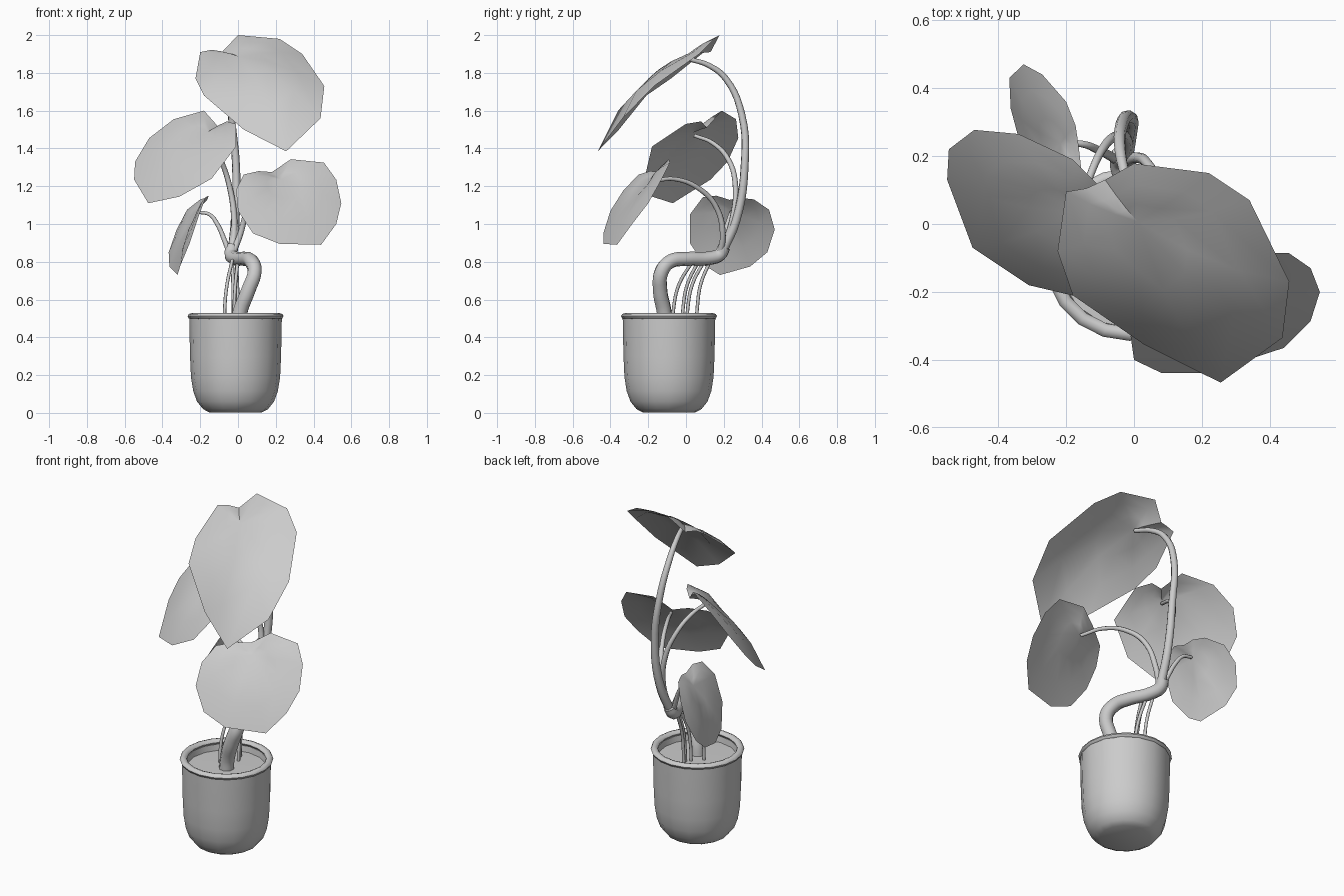
import bpy, bmesh, math
from mathutils import Vector

if "Cube" in bpy.data.objects:
    bpy.data.objects.remove(bpy.data.objects["Cube"])

grey = bpy.data.materials.new("plain grey")
grey.diffuse_color = (0.6, 0.6, 0.6, 1)
grey.use_nodes = True
grey.node_tree.nodes["Principled BSDF"].inputs["Base Color"].default_value = grey.diffuse_color


def add_mesh(name, mesh):
    """Link a mesh as a smooth shaded object with the grey material."""
    ob = bpy.data.objects.new(name, mesh)
    bpy.context.collection.objects.link(ob)
    mesh.materials.clear()
    mesh.materials.append(grey)
    for o in bpy.context.selected_objects:
        o.select_set(False)
    ob.select_set(True)
    bpy.context.view_layer.objects.active = ob
    bpy.ops.object.shade_smooth_by_angle(angle=math.radians(50))
    return ob


def lathe(name, profile, centre, steps=16):
    """Turn an (r, z) profile around a vertical axis; run it bottom to top outside."""
    bm = bmesh.new()
    rings = []
    for r, z in profile:
        if r == 0:
            rings.append([bm.verts.new((0, 0, z))] * steps)
        else:
            rings.append([bm.verts.new((r * math.cos(i * math.tau / steps),
                                        r * math.sin(i * math.tau / steps), z))
                          for i in range(steps)])
    for a, b in zip(rings, rings[1:]):
        for i in range(steps):
            j = (i + 1) % steps
            bm.faces.new(dict.fromkeys((a[i], a[j], b[j], b[i])))
    bmesh.ops.remove_doubles(bm, verts=bm.verts, dist=1e-4)
    mesh = bpy.data.meshes.new(name)
    bm.to_mesh(mesh)
    bm.free()
    add_mesh(name, mesh).location = centre


def tube(name, points, r0, r1):
    """Round tapering stalk along a smooth path."""
    cu = bpy.data.curves.new(name, 'CURVE')
    cu.dimensions = '3D'
    cu.bevel_depth = 1
    cu.bevel_resolution = 2
    cu.resolution_u = 5
    cu.use_fill_caps = True
    sp = cu.splines.new('BEZIER')
    sp.bezier_points.add(len(points) - 1)
    for i, (bp, p) in enumerate(zip(sp.bezier_points, points)):
        bp.co = p
        bp.handle_left_type = bp.handle_right_type = 'AUTO'
        bp.radius = r0 + (r1 - r0) * i / (len(points) - 1)
    tmp = bpy.data.objects.new(name + "_path", cu)
    bpy.context.collection.objects.link(tmp)
    bpy.context.view_layer.update()
    mesh = bpy.data.meshes.new_from_object(
        tmp.evaluated_get(bpy.context.evaluated_depsgraph_get()))
    bpy.data.objects.remove(tmp)
    add_mesh(name, mesh)


def leaf(name, base, outline, bulge, raise_hub=0.018):
    """Thin blade: rings between the stalk joint and the rim, domed to the tip."""
    base = Vector(base)
    rim = [Vector(p) for p in outline]
    n = len(rim)
    normal = sum(((rim[i] - base).cross(rim[(i + 1) % n] - base)
                  for i in range(n)), Vector()).normalized()
    if normal.z < 0:
        normal = -normal
    base = base + normal * raise_hub
    longest = max((p - base).length for p in rim)
    bm = bmesh.new()
    hub = bm.verts.new(base)
    rings = []
    for t in (0.33, 0.67, 1.0):
        ring = []
        for p in rim:
            reach = ((p - base).length / longest) ** 1.7
            lift = normal * (4 * bulge * t * (1 - t) * reach)
            ring.append(bm.verts.new(base.lerp(p, t) + lift))
        rings.append(ring)
    for i in range(n):
        j = (i + 1) % n
        bm.faces.new((hub, rings[0][i], rings[0][j]))
        for a, b in zip(rings, rings[1:]):
            bm.faces.new((a[i], b[i], b[j], a[j]))
    bm.normal_update()
    if sum((f.normal for f in bm.faces), Vector()).dot(normal) < 0:
        bmesh.ops.reverse_faces(bm, faces=bm.faces)
    mesh = bpy.data.meshes.new(name)
    bm.to_mesh(mesh)
    bm.free()
    add_mesh(name, mesh)


# Pot, rolled rim and soil
POT = (-0.013, -0.09, 0)
lathe("pot", [(0, 0.003), (0.14, 0.003), (0.172, 0.02), (0.204, 0.06),
              (0.224, 0.115), (0.236, 0.19), (0.241, 0.3), (0.245, 0.5),
              (0.22, 0.5), (0.212, 0.44)], POT)
lathe("pot_rim", [(0.234 + 0.02 * math.cos(a * math.tau / 8),
                   0.512 + 0.016 * math.sin(a * math.tau / 8))
                  for a in range(9)], POT, 20)
lathe("soil", [(0.218, 0.465), (0, 0.47)], POT)

# Bent trunk
tube("trunk", [(0.0, -0.11, 0.45), (0.01, -0.115, 0.53), (0.055, -0.137, 0.65),
               (0.088, -0.128, 0.75), (0.07, -0.08, 0.803), (0.04, 0, 0.815),
               (-0.02, 0.13, 0.82), (-0.037, 0.18, 0.838),
               (-0.032, 0.203, 0.88)], 0.042, 0.035)

# Hanging roots from the trunk down into the soil
for i, (x, y, tx, ty) in enumerate([(-0.07, -0.07, -0.03, 0.04),
                                    (-0.02, -0.02, 0.0, 0.07),
                                    (0.0, 0.005, -0.01, 0.1),
                                    (-0.025, 0.055, -0.03, 0.13)]):
    tube(f"root_{i + 1}", [(x, y, 0.45), (x, y + 0.005, 0.56),
                           (x * 0.7 + tx * 0.3, y * 0.7 + ty * 0.3, 0.68),
                           (tx, ty, 0.81)], 0.009, 0.009)

# Leaf stalks
tube("top_stalk", [(-0.03, 0.19, 0.85), (-0.015, 0.265, 1.02),
                   (-0.01, 0.31, 1.3), (-0.035, 0.295, 1.58),
                   (-0.04, 0.21, 1.77), (-0.02, 0.12, 1.84),
                   (0.01, 0.02, 1.872)], 0.026, 0.012)
tube("left_stalk", [(-0.03, 0.19, 0.85), (-0.02, 0.245, 1.02),
                    (-0.045, 0.262, 1.2), (-0.09, 0.225, 1.34),
                    (-0.13, 0.14, 1.43), (-0.16, 0.045, 1.468)], 0.018, 0.01)
tube("right_stalk", [(-0.03, 0.18, 0.84), (0.01, 0.195, 0.94),
                     (0.05, 0.165, 1.08), (0.1, 0.08, 1.18),
                     (0.165, -0.06, 1.238), (0.225, -0.18, 1.225)], 0.018, 0.01)
tube("small_stalk", [(-0.04, 0.18, 0.83), (-0.07, 0.2, 0.91),
                     (-0.11, 0.22, 1.0), (-0.15, 0.235, 1.05),
                     (-0.205, 0.24, 1.062)], 0.015, 0.009)

# Leaf blades
leaf("top_leaf", (0.01, 0.02, 1.872), [
    (-0.085, 0.13, 1.91), (0.0, 0.178, 2.0), (0.22, 0.15, 1.98),
    (0.34, 0.07, 1.90), (0.457, -0.17, 1.73), (0.437, -0.335, 1.56),
    (0.255, -0.467, 1.385), (0.03, -0.355, 1.5), (-0.18, -0.21, 1.68),
    (-0.225, -0.08, 1.77), (-0.2, 0.095, 1.91), (-0.14, 0.105, 1.922)], 0.08)
leaf("left_leaf", (-0.16, 0.045, 1.47), [
    (-0.1, 0.11, 1.51), (-0.18, 0.19, 1.6), (-0.34, 0.265, 1.555),
    (-0.47, 0.277, 1.455), (-0.545, 0.22, 1.33), (-0.55, 0.13, 1.235),
    (-0.475, -0.07, 1.11), (-0.31, -0.18, 1.145), (-0.14, -0.22, 1.24),
    (-0.01, -0.18, 1.41), (-0.01, 0.0, 1.53), (-0.06, 0.08, 1.543)], 0.04)
leaf("right_leaf", (0.225, -0.18, 1.228), [
    (0.18, -0.13, 1.275), (0.28, -0.09, 1.343), (0.455, -0.085, 1.325),
    (0.52, -0.13, 1.235), (0.547, -0.2, 1.11), (0.52, -0.285, 1.0),
    (0.44, -0.365, 0.89), (0.22, -0.438, 0.895), (0.08, -0.438, 0.95),
    (0.0, -0.40, 1.07), (-0.01, -0.33, 1.18), (0.03, -0.25, 1.262),
    (0.11, -0.19, 1.28)], 0.03, 0.014)
leaf("small_leaf", (-0.205, 0.24, 1.062), [
    (-0.163, 0.23, 1.128), (-0.155, 0.16, 1.15), (-0.17, 0.09, 1.143),
    (-0.205, 0.02, 1.05), (-0.255, 0.02, 0.9), (-0.305, 0.1, 0.78),
    (-0.32, 0.18, 0.73), (-0.363, 0.34, 0.775), (-0.367, 0.43, 0.85),
    (-0.325, 0.47, 0.97), (-0.27, 0.44, 1.075), (-0.2, 0.36, 1.13),
    (-0.172, 0.29, 1.138)], 0.02, 0.012)
